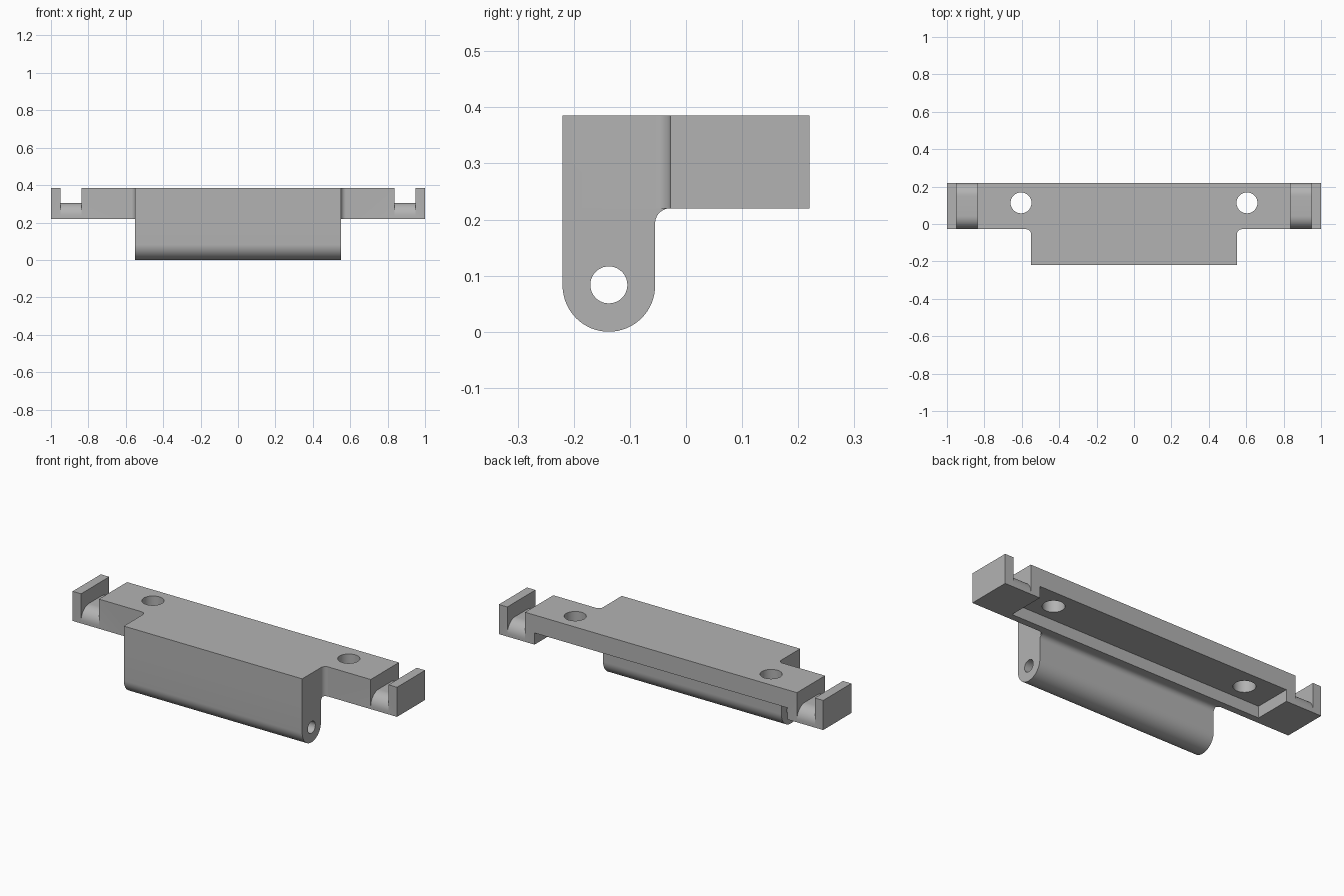
import bpy, bmesh
from math import sin, cos, radians
from mathutils import Vector

cube = bpy.data.objects.get("Cube")
if cube:
    bpy.data.objects.remove(cube, do_unlink=True)

grey = bpy.data.materials.new("plain grey")
grey.use_nodes = True
grey.diffuse_color = (0.45, 0.45, 0.45, 1)
grey.node_tree.nodes["Principled BSDF"].inputs["Base Color"].default_value = grey.diffuse_color


def arc(cx, cy, r, start, end, steps=12):
    angles = [radians(start + (end - start) * i / steps) for i in range(steps + 1)]
    return [(cx + r * cos(a), cy + r * sin(a)) for a in angles]


def prism(name, outline, axis, lo, hi):
    """Extrude a closed outline along x (outline in yz) or z (outline in xy)."""
    bm = bmesh.new()
    place = (lambda u, v: (lo, u, v)) if axis == "x" else (lambda u, v: (u, v, lo))
    face = bm.faces.new([bm.verts.new(place(u, v)) for u, v in outline])
    moved = bmesh.ops.extrude_face_region(bm, geom=[face])["geom"]
    shift = Vector((hi - lo, 0, 0) if axis == "x" else (0, 0, hi - lo))
    bmesh.ops.translate(bm, verts=[e for e in moved if isinstance(e, bmesh.types.BMVert)], vec=shift)
    bmesh.ops.recalc_face_normals(bm, faces=bm.faces)
    mesh = bpy.data.meshes.new(name)
    bm.to_mesh(mesh)
    bm.free()
    mesh.materials.append(grey)
    obj = bpy.data.objects.new(name, mesh)
    bpy.context.collection.objects.link(obj)
    return obj


def combine(target, tool, operation):
    mod = target.modifiers.new("combine", "BOOLEAN")
    mod.object, mod.operation, mod.solver = tool, operation, "EXACT"
    bpy.context.view_layer.objects.active = target
    bpy.ops.object.modifier_apply(modifier=mod.name)
    bpy.data.objects.remove(tool, do_unlink=True)


# Main dimensions
front, back, step = -0.22, 0.22, -0.028
under, top = 0.22, 0.385
half_body = 0.55
fillet = 0.027
leg_r = 0.0825
leg_y = front + leg_r

# Top plate: T-shaped outline with filleted inner corners
right_half = [(half_body, front)]
right_half += arc(half_body + fillet, step - fillet, fillet, 180, 90)
right_half += [(1, step), (1, back)]
left_half = [(-x, y) for x, y in reversed(right_half)]
bracket = prism("hinge_bracket", right_half + left_half, "z", under, top)

# Hanging leg with a round lower edge and a fillet under the plate
leg_profile = arc(leg_y, leg_r, leg_r, 180, 360, 32)
leg_profile += arc(step, under - fillet, fillet, 180, 90)
leg_profile += [(step, 0.3), (front, 0.3)]
combine(bracket, prism("leg", leg_profile, "x", -half_body, half_body), "UNION")

# Pin bore along the leg
bore = arc(leg_y, leg_r + 0.001, 0.033, 0, 360, 40)[:-1]
combine(bracket, prism("pin_bore", bore, "x", -1.2, 1.2), "DIFFERENCE")

# Underside recess, open at the back, leaving a front lip
recess = [(0.01, 0.1), (0.3, 0.1), (0.3, 0.285), (0.01, 0.285)]
combine(bracket, prism("underside_recess", recess, "x", -0.78, 0.78), "DIFFERENCE")

# Slots near both ends with rounded front and back floor edges, and screw holes
r, floor = 0.07, 0.305
slot = [(step - 0.05, floor - r)]
slot += arc(step + r, floor - r, r, 180, 90)
slot += arc(back - r, floor - r, r, 90, 0)
slot += [(back + 0.05, floor - r), (back + 0.05, 0.5), (step - 0.05, 0.5)]
for side in (-1, 1):
    lo, hi = sorted((side * 0.838, side * 0.948))
    combine(bracket, prism("end_slot", slot, "x", lo, hi), "DIFFERENCE")
    hole = arc(side * 0.604, 0.113, 0.056, 0, 360, 40)[:-1]
    combine(bracket, prism("screw_hole", hole, "z", 0.1, 0.5), "DIFFERENCE")

# Smooth the curved surfaces and keep edges sharp
bpy.ops.object.select_all(action="DESELECT")
bracket.select_set(True)
bpy.context.view_layer.objects.active = bracket
bpy.ops.object.shade_smooth_by_angle(angle=radians(30))
